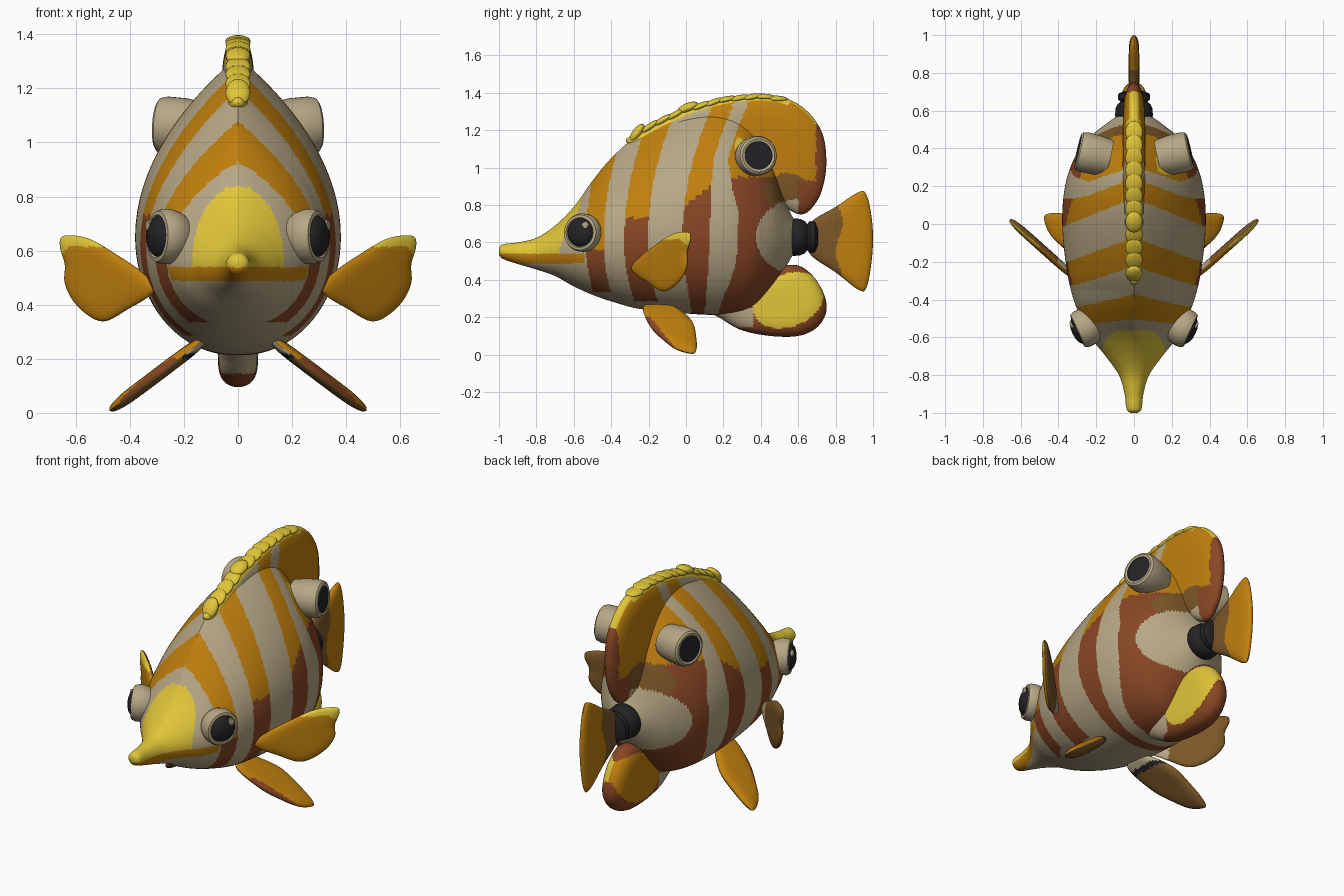
import bpy, bmesh, math
from mathutils import Vector

if "Cube" in bpy.data.objects:
    bpy.data.objects.remove(bpy.data.objects["Cube"])

# Palette
PAL = {"yellow": (.75, .56, .04), "orange": (.53, .215, .004), "cream": (.47, .385, .235),
       "brown": (.25, .062, .018), "black": (.017, .017, .02), "olive_brown": (.2, .095, .02)}
NAMES = list(PAL)
for n, c in PAL.items():
    bpy.data.materials.new(n).diffuse_color = (*c, 1)
Y, O, C, B, K, V = range(6)


def finish(name, bm, color=None):
    """Clean the mesh, colour faces by a rule, make the object."""
    bmesh.ops.remove_doubles(bm, verts=bm.verts, dist=1e-5)
    bmesh.ops.recalc_face_normals(bm, faces=bm.faces)
    if color:
        for f in bm.faces:
            f.material_index = color(f.calc_center_median())
    me = bpy.data.meshes.new(name)
    bm.to_mesh(me)
    bm.free()
    for n in NAMES:
        me.materials.append(bpy.data.materials[n])
    ob = bpy.data.objects.new(name, me)
    bpy.context.collection.objects.link(ob)
    return ob


def bridge(bm, a, b, mat=0):
    n = len(a)
    for i in range(n):
        f = bm.faces.new((a[i], a[(i + 1) % n], b[(i + 1) % n], b[i]))
        f.material_index = mat


def smooth_loop(pts, k=9):
    """Closed Catmull-Rom curve through 2D points."""
    out, n = [], len(pts)
    for i in range(n):
        p0, p1, p2, p3 = (Vector(pts[(i + j - 1) % n]) for j in range(4))
        for j in range(k):
            t = j / k
            out.append(.5 * (2 * p1 + (p2 - p0) * t + (2 * p0 - 5 * p1 + 4 * p2 - p3) * t * t
                             + (3 * p1 - p0 - 3 * p2 + p3) * t ** 3))
    return out


def fin(name, pts, centre, thick, place, color, rings=14):
    """Pillow-shaped fin: outline shrinks to its centre on both faces."""
    loop, c, bm = smooth_loop(pts), Vector(centre), bmesh.new()
    for side in (1, -1):
        prev = None
        for i in range(rings):
            s = 1 - .97 * (i / (rings - 1)) ** 1.5
            t = side * thick * math.sqrt(max(0, 1 - s ** 5))
            cur = [bm.verts.new(place(*(c + (p - c) * s), t)) for p in loop]
            if prev:
                bridge(bm, prev, cur)
            prev = cur
        bm.faces.new(prev)
    return finish(name, bm, color)


def lathe(name, prof, pos, axis, seg=40):
    """Revolve (radius, height, material) points round an axis."""
    bm = bmesh.new()
    q = Vector(axis).to_track_quat('Z', 'Y')
    prev = None
    for r, h, m in prof:
        r = max(r, .0015)
        cur = [bm.verts.new(Vector(pos) + q @ Vector((r * math.cos(a), r * math.sin(a), h)))
               for a in (2 * math.pi * i / seg for i in range(seg))]
        if prev:
            bridge(bm, prev, cur, m)
        prev = cur
    bm.faces.new(prev).material_index = prof[-1][2]
    return finish(name, bm)


# Body stations: y, top z, bottom z, half width
ST = [(-1, .57, .535, .02), (-.985, .588, .515, .038), (-.9, .60, .485, .05), (-.8, .625, .455, .08),
      (-.7, .69, .42, .15), (-.6, .79, .365, .23), (-.5, .93, .32, .28), (-.4, 1.05, .285, .32),
      (-.25, 1.18, .245, .355), (0, 1.29, .22, .38), (.2, 1.31, .215, .365), (.35, 1.23, .25, .315),
      (.46, 1.03, .36, .235), (.54, .80, .48, .135), (.58, .72, .545, .08), (.62, .68, .58, .045)]


def slope(i, k):
    a, b = ST[max(i - 1, 0)], ST[min(i + 1, len(ST) - 1)]
    return (b[k] - a[k]) / (b[0] - a[0])


def station(y):
    i = max(j for j in range(len(ST) - 1) if ST[j][0] <= y + 1e-9)
    a, b = ST[i], ST[i + 1]
    d = b[0] - a[0]
    t = (y - a[0]) / d
    return [(2 * t ** 3 - 3 * t * t + 1) * a[k] + (t ** 3 - 2 * t * t + t) * d * slope(i, k)
            + (3 * t * t - 2 * t ** 3) * b[k] + (t ** 3 - t * t) * d * slope(i + 1, k) for k in (1, 2, 3)]


def body_color(p):
    x, y, z = abs(p.x), p.y, p.z
    # face and snout
    if y < -.52 and z > .54 and x < .17 * math.sqrt(max(0, 1 - ((z - .55) / .29) ** 2)):
        return Y
    if y < -.54 and .487 < z < .56 and (z < .54 or y < -.8):
        return O
    # patches round the tail root and the false eye
    if math.hypot((y - .6) / .225, (z - .63) / .2) < 1:
        return C
    if math.hypot((y - .54) / .125, (z - .875) / .095) < 1:
        return V
    if p.x > .12 and .26 < y < .39 and z > 1.08 and math.hypot(y - .39, z - 1.06) < .15:
        return Y
    # curved bands
    low = .55 - 1.45 * min(1, max(0, y / .2))
    s = y - (.3 if z > .6 else low) * (z - .6) ** 2
    pinch = min(1, max(0, (z - .75) / .3))
    if -.535 < s < -.44:
        return C if z < .335 else B if z < .56 else O
    if -.33 < s < -.205:
        return C if z < .285 else B if z < .73 else O
    if -.02 < s < .125 - .035 * pinch:
        return B if z < .80 + .8 * max(0, y) else O
    if s > .275 - .11 * pinch:
        return B if z < .95 and y < .62 else O
    return C


# Body
bm = bmesh.new()
prev, N, M = None, 230, 160
for i in range(N + 1):
    y = -1 + 1.62 * i / N
    top, bot, w = station(y)
    k = min(1, max(0, (y + .85) / .5)) * min(1, max(0, (.62 - y) / .25))
    zc = bot + (.5 - .1 * k) * (top - bot)
    cur = []
    for j in range(M):
        a = 2 * math.pi * j / M
        ca, sa = math.cos(a), math.sin(a)
        e = 1 + .9 * k if sa > 0 else 1 - .08 * k
        cur.append(bm.verts.new((w * math.copysign(abs(ca) ** e, ca), y,
                                 zc + sa * ((top - zc) if sa > 0 else (zc - bot)))))
    if prev:
        bridge(bm, prev, cur)
    else:
        bm.faces.new(cur)
    prev = cur
bm.faces.new(prev)
finish("body", bm, body_color)

upright = lambda u, v, t: (t, u, v)


# Dorsal fin with yellow crest and brown rear rim
def dorsal_color(p):
    if (p.y > .695 and p.z < 1.23) or (p.y > .6 and p.z < .93):
        return B
    if abs(p.x) < (.037 if p.y < .55 else .022) and p.z > 1.1 and p.y < .72:
        return Y
    return body_color(p)


DORSAL = [(-.31, 1.13), (-.25, 1.195), (-.15, 1.25), (0, 1.315), (.2, 1.37), (.4, 1.388), (.55, 1.365),
          (.66, 1.29), (.73, 1.18), (.75, 1.05), (.74, .93), (.70, .82), (.62, .75), (.5, .8), (.3, .9), (0, 1.05)]
fin("dorsal_fin", DORSAL, (.37, 1.1), .06, upright, dorsal_color, 28)

# Scalloped ridge along the back, with two taller points
for i in range(12):
    y = -.262 + .068 * i
    a, b = next((p, q) for p, q in zip(DORSAL, DORSAL[1:]) if p[0] <= y <= q[0])
    m = (b[1] - a[1]) / (b[0] - a[0])
    tall = i in (0, 4)
    z = a[1] + m * (y - a[0]) - .008 + .01 * tall
    bpy.ops.mesh.primitive_uv_sphere_add(segments=20, ring_count=10, location=(0, y, z),
                                         rotation=(math.atan(m) + .12, 0, 0))
    ob = bpy.context.object
    ob.name = "back_spine"
    ob.scale = (.046, .06, .026 if tall else .018)
    ob.data.materials.append(bpy.data.materials["yellow"])


# Anal fin: yellow centre on the right, orange on the left
def anal_color(p):
    if math.hypot((p.y - .55 - .3 * (p.z - .3)) / .185, (p.z - .29) / .15) < 1:
        return Y if p.x > 0 else O
    return C if p.y < .36 and .145 < p.z < .25 else B


fin("anal_fin", [(.12, .25), (.2, .185), (.3, .13), (.45, .1), (.6, .1), (.7, .145), (.75, .23), (.735, .33),
                 (.67, .43), (.58, .48), (.45, .45), (.25, .35)], (.5, .27), .075, upright, anal_color, 24)

# Tail root and tail fin
lathe("tail_root", [(.07, -.07, K), (.088, -.05, K), (.1, -.015, K), (.098, .02, K), (.086, .045, K), (.07, .057, K),
                    (.086, .072, K), (.083, .1, K), (.05, .115, K)], (0, .59, .628), (0, 1, 0))
fin("tail_fin", [(.64, .62), (.67, .71), (.8, .79), (.925, .87), (.965, .855), (.99, .75), (1, .62), (.99, .48),
                 (.965, .36), (.925, .345), (.8, .44), (.67, .53)], (.83, .61), .028, upright,
    lambda p: V if p.y < .82 + .02 * math.sin(p.z * 20) else O, 18)


# Paired fins: orange outside, dull underneath, cream and black by the root
def pectoral_color(p):
    x = abs(p.x)
    if .667 * (x - .33) - .745 * (p.y + .27) < 0:
        return C if x < .40 else V
    return Y if p.z > .615 or p.z > .55 + .35 * max(0, .66 - x) ** .5 else O


def pelvic_color(p):
    if .6 * (abs(p.x) - .14) + .8 * (p.z - .26) < 0:
        return C if p.z > .22 else K if p.z > .2 else V
    return B if p.y < -.07 - .8 * (p.z - .05) and p.z < .2 else O


for sx, side in ((1, "right"), (-1, "left")):
    # Pectoral fin
    fin(side + "_pectoral_fin",
        [(-.03, .47), (.05, .53), (.17, .59), (.3, .645), (.42, .655), (.44, .62), (.415, .55), (.415, .48),
         (.37, .41), (.29, .355), (.21, .34), (.1, .385), (0, .43)], (.22, .49), .022,
        lambda u, v, t: (sx * (.33 + .745 * u + .667 * t), -.27 + .667 * u - .745 * t, v), pectoral_color)
    # Pelvic fin
    fin(side + "_pelvic_fin",
        [(-.23, .25), (-.16, .275), (-.08, .265), (.03, .18), (.055, .09), (.055, .025), (.03, .008),
         (-.05, .03), (-.12, .08), (-.19, .15)], (-.07, .15), .025,
        lambda u, v, t: (sx * (.14 + (.26 - v) * 1.33 + .6 * t), u, v + .8 * t), pelvic_color)
    # Front eye
    ax = Vector((sx * .9, -.42, .03)).normalized()
    pos = Vector((sx * .262, -.55, .652))
    lathe(side + "_eye", [(.06, -.09, C), (.092, -.045, C), (.102, -.01, C), (.102, .02, C), (.094, .04, C),
                          (.08, .043, C), (.075, .038, C), (.07, .047, K), (.055, .06, K), (.03, .068, K),
                          (0, .07, K)], pos, ax)
    # Eye glint
    lathe(side + "_eye_glint", [(.02, -.008, C), (.018, .004, C), (0, .006, C)],
          pos + ax * .055 + Vector((sx * .02, .035, .04)), ax, 12)
    # False eye near the back
    lathe(side + "_rear_eye", [(.095, -.17, C), (.105, -.1, C), (.107, -.03, C), (.1, -.005, C), (.088, .003, C),
                               (.076, .001, C), (.074, -.001, K), (0, 0, K)],
          (sx * .295, .388, 1.065), (sx * .95, .22, .06))

# Smooth shading
bpy.ops.object.select_all(action='SELECT')
bpy.context.view_layer.objects.active = bpy.data.objects["body"]
bpy.ops.object.shade_smooth_by_angle(angle=math.radians(40))

for m in bpy.data.materials:
    if m.users and not m.is_grease_pencil:
        m.use_nodes = True
        m.node_tree.nodes["Principled BSDF"].inputs["Base Color"].default_value = m.diffuse_color
